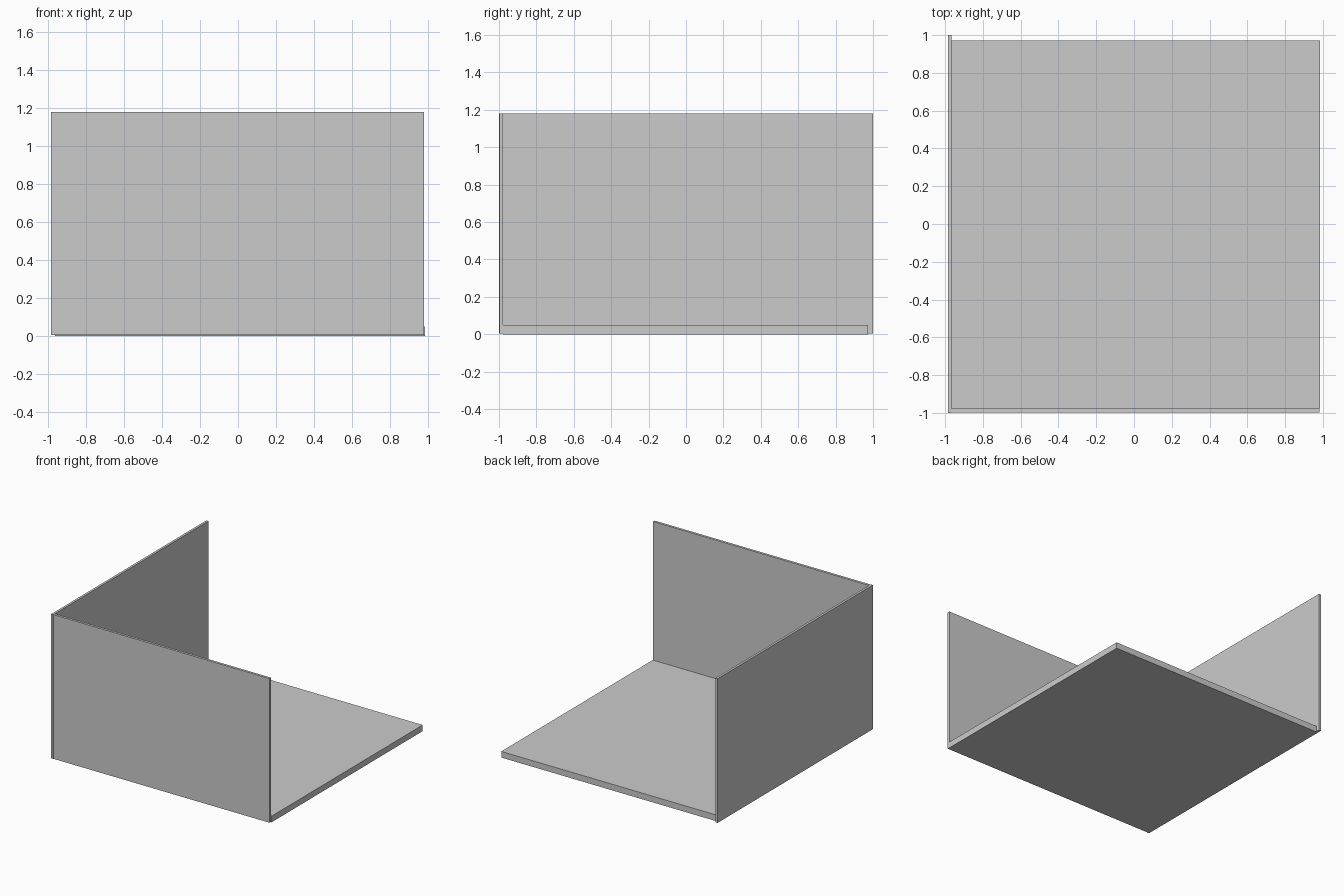
import bpy
import bmesh

if "Cube" in bpy.data.objects:
    bpy.data.objects.remove(bpy.data.objects["Cube"])


def slab(name, lo, hi):
    """Axis-aligned panel between two opposite corners."""
    bm = bmesh.new()
    bmesh.ops.create_cube(bm, size=1.0)
    for v in bm.verts:
        v.co = [(a + b) / 2 + c * (b - a) for a, b, c in zip(lo, hi, v.co)]
    mesh = bpy.data.meshes.new(name)
    bm.to_mesh(mesh)
    bm.free()
    obj = bpy.data.objects.new(name, mesh)
    bpy.context.collection.objects.link(obj)
    return obj


BASE, TOP = 0.005, 1.18   # walls start a hair above the floor's underside
INNER_X, INNER_Y = -0.966, -0.978

# Floor panel
slab("floor", (INNER_X, INNER_Y, 0.0), (0.985, 0.972, 0.05))
# Left wall, running the full depth
slab("left_wall", (-0.985, -1.0, BASE), (INNER_X, 1.0, TOP))
# Front wall, butting against the left wall
slab("front_wall", (INNER_X, -0.998, BASE), (0.981, INNER_Y, TOP))
